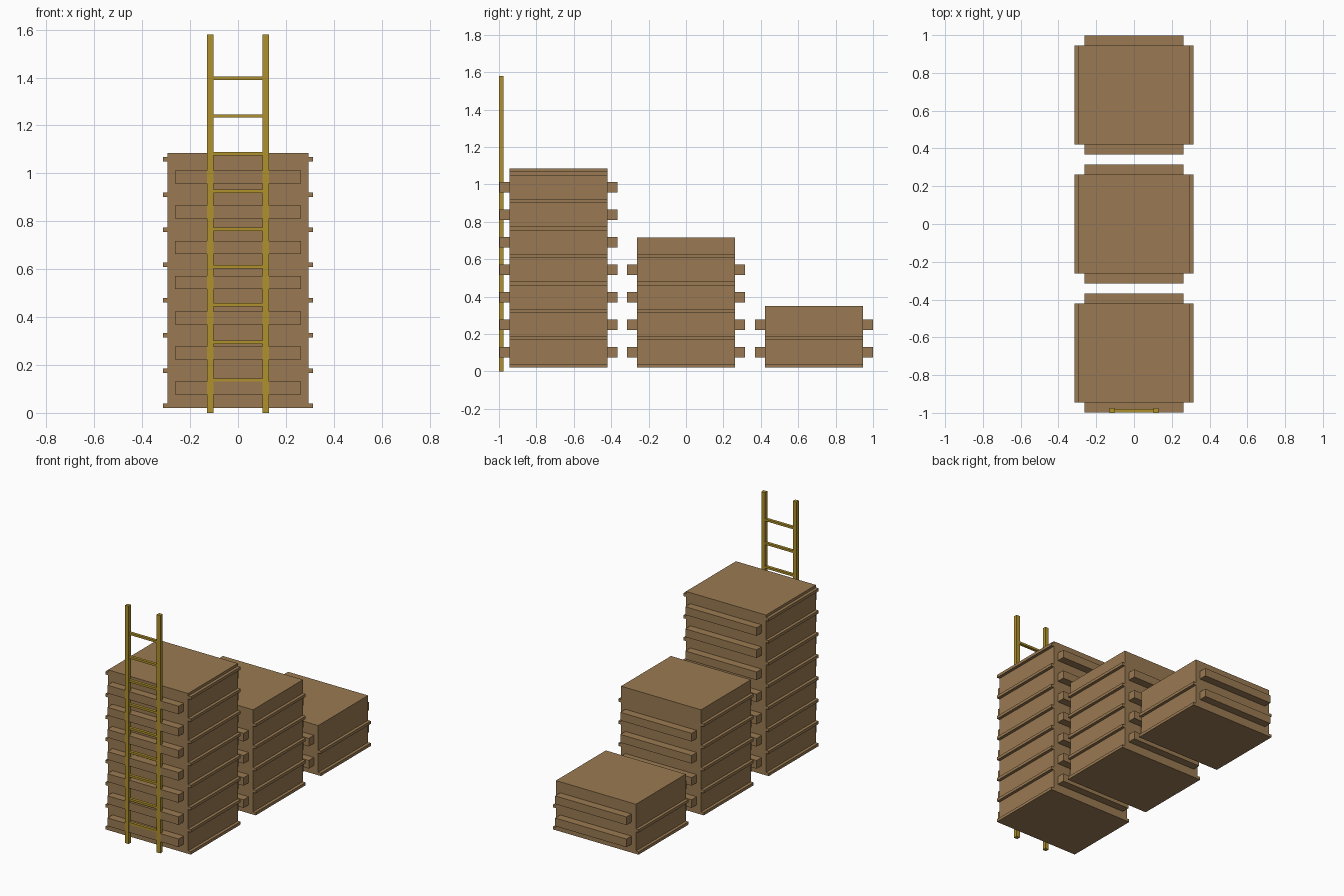
import bpy
from mathutils import Vector

cube = bpy.data.objects.get("Cube")
if cube:
    bpy.data.objects.remove(cube, do_unlink=True)


def make_material(name, color):
    mat = bpy.data.materials.new(name)
    mat.use_nodes = True
    mat.diffuse_color = color
    mat.node_tree.nodes["Principled BSDF"].inputs["Base Color"].default_value = color
    return mat


def box(name, low, high, mat):
    """Box between two opposite corners."""
    low, high = Vector(low), Vector(high)
    bpy.ops.mesh.primitive_cube_add(size=1, location=(low + high) / 2)
    obj = bpy.context.object
    obj.name = name
    obj.data.transform(obj.matrix_world.to_3x3().to_4x4())
    for v in obj.data.vertices:
        v.co = Vector(a * b for a, b in zip(v.co, high - low))
    obj.data.materials.append(mat)
    return obj


wood = make_material("brown wood", (0.32, 0.195, 0.084, 1))
brass = make_material("golden wood", (0.43, 0.285, 0.027, 1))

HALF_X, HALF_Y, BASE, STEP = 0.294, 0.262, 0.02, 0.147


def stack(name, y, top, handles, runners):
    """Solid stack of crates with end handles and side runners."""
    box(name + "_body", (-HALF_X, y - HALF_Y, BASE), (HALF_X, y + HALF_Y, top), wood)
    for i in range(handles):
        z = 0.103 + i * STEP
        for side in (-1, 1):
            ends = sorted((y + side * HALF_Y, y + side * 0.315))
            box(f"{name}_handle", (-0.262, ends[0], z - 0.027), (0.262, ends[1], z + 0.027), wood)
    for i in range(runners):
        z = BASE + i * STEP
        for side in (-1, 1):
            ends = sorted((side * HALF_X, side * 0.314))
            box(f"{name}_runner", (ends[0], y - HALF_Y, z), (ends[1], y + HALF_Y, z + 0.019), wood)


# Three stacks stepping down towards the back
stack("tall_stack", -0.682, 1.085, 7, 8)
stack("middle_stack", 0.0, 0.716, 4, 5)
stack("short_stack", 0.684, 0.35, 2, 2)

# Ladder leaning flat on the front handles
for side in (-1, 1):
    x = side * 0.116
    box("ladder_stile", (x - 0.013, -1.0, 0), (x + 0.013, -0.975, 1.58), brass)
for i in range(9):
    z = 0.137 + i * 0.1575
    box("ladder_rung", (-0.104, -0.9985, z - 0.007), (0.104, -0.979, z + 0.007), brass)
